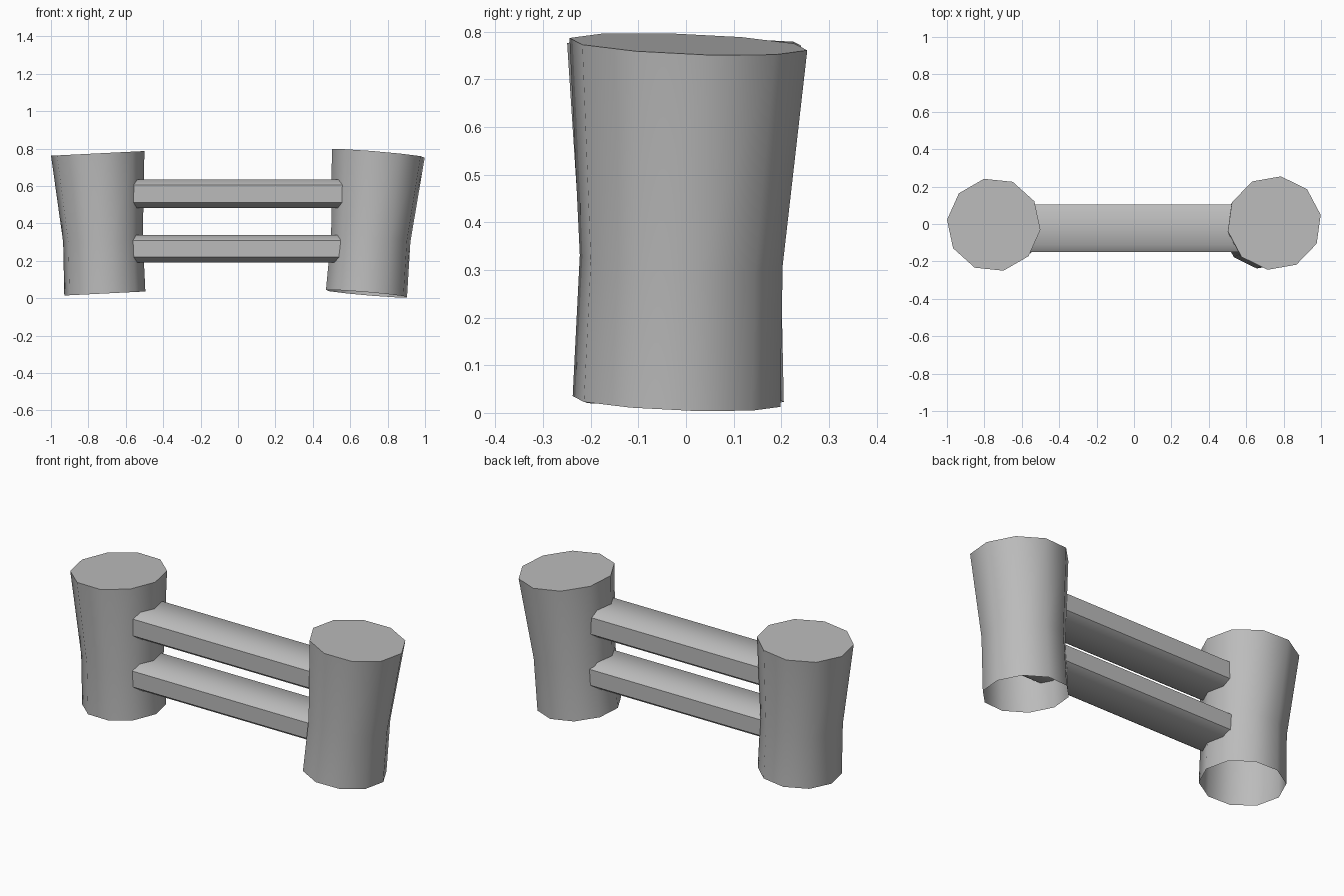
import bpy, bmesh, math

cube = bpy.data.objects.get("Cube")
if cube:
    bpy.data.objects.remove(cube, do_unlink=True)

# Single plain grey
grey = bpy.data.materials.new("plain grey")
grey.use_nodes = True
grey.diffuse_color = (0.5, 0.5, 0.5, 1)
grey.node_tree.nodes["Principled BSDF"].inputs["Base Color"].default_value = (0.5, 0.5, 0.5, 1)


def loft(name, rings, cap_start):
    """Skin a list of point rings, closing the last ring and optionally the first."""
    bm = bmesh.new()
    loops = [[bm.verts.new(p) for p in ring] for ring in rings]
    n = len(loops[0])
    for a, b in zip(loops, loops[1:]):
        for i in range(n):
            j = (i + 1) % n
            bm.faces.new((a[i], a[j], b[j], b[i]))
    bm.faces.new(loops[-1])
    if cap_start:
        bm.faces.new(loops[0][::-1])
    if cap_start:
        bmesh.ops.recalc_face_normals(bm, faces=bm.faces)
    mesh = bpy.data.meshes.new(name)
    bm.to_mesh(mesh)
    bm.free()
    mesh.materials.append(grey)
    obj = bpy.data.objects.new(name, mesh)
    bpy.context.collection.objects.link(obj)
    bpy.ops.object.select_all(action="DESELECT")
    obj.select_set(True)
    bpy.context.view_layer.objects.active = obj
    bpy.ops.object.shade_smooth_by_angle(angle=math.radians(45))


def tilted_ring(x, y, z, radius, slope_x, slope_y, phase, sides=10):
    """Ten-sided ring lying in a leaning plane."""
    points = []
    for i in range(sides):
        a = math.radians(phase) + math.tau * i / sides
        dx, dy = radius * math.cos(a), radius * math.sin(a)
        points.append((x + dx, y + dy, z + slope_x * dx + slope_y * dy))
    return points


def post(name, sections, slope, phase):
    loft(name, [tilted_ring(*s, *slope, phase) for s in sections], False)


# Leaning waisted posts, open underneath
post("left_post",
     [(0.687, -0.02, 0.024, 0.22), (0.71, -0.01, 0.32, 0.215), (0.75, 0.005, 0.774, 0.252)],
     (-0.085, -0.04), 10)
post("right_post",
     [(-0.712, -0.008, 0.025, 0.218), (-0.722, -0.01, 0.31, 0.214), (-0.75, -0.004, 0.774, 0.251)],
     (0.05, 0.0), -6)


# Chamfered rails running into both posts
def rail(name, bottom, top):
    front, back, cy, cz = -0.15, 0.105, 0.04, 0.029
    profile = [(front, bottom + cz), (front + cy, bottom), (back - cy, bottom), (back, bottom + cz),
               (back, top - cz), (back - cy, top), (front + cy, top), (front, top - cz)]
    loft(name, [[(x, y, z) for y, z in profile] for x in (-0.62, 0.78)], True)


rail("upper_rail", 0.482, 0.635)
rail("lower_rail", 0.19, 0.338)
